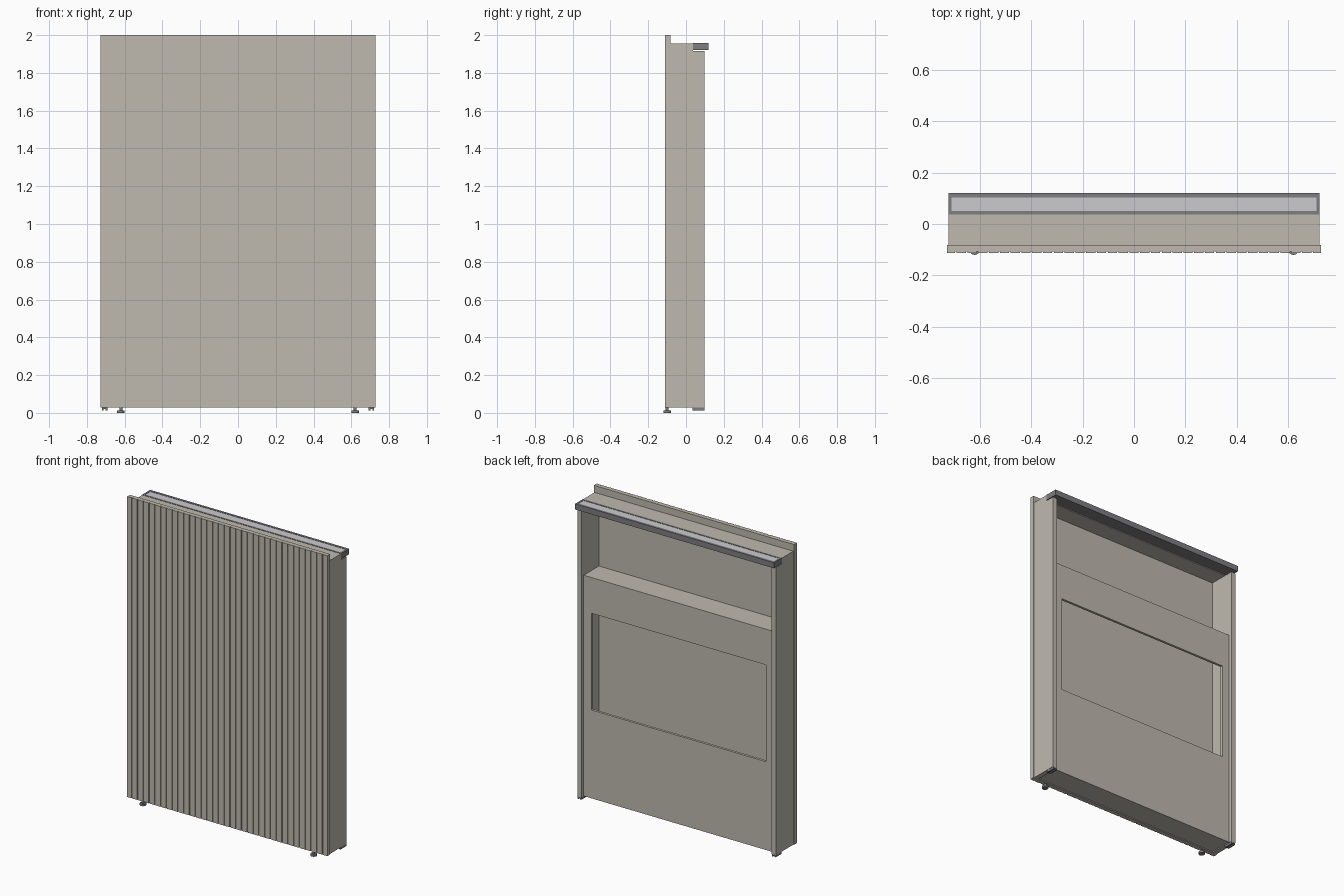
import bpy, bmesh, math

if "Cube" in bpy.data.objects:
    bpy.data.objects.remove(bpy.data.objects["Cube"])


def material(name, rgb):
    m = bpy.data.materials.new(name)
    m.diffuse_color = (*rgb, 1)
    m.use_nodes = True
    m.node_tree.nodes["Principled BSDF"].inputs["Base Color"].default_value = m.diffuse_color
    return m


BEIGE = material("warm_beige", (0.52, 0.49, 0.43))
GREY = material("dark_grey", (0.21, 0.21, 0.22))
PALE = material("pale_grey", (0.60, 0.60, 0.62))


def finish(bm, name, mat):
    bmesh.ops.recalc_face_normals(bm, faces=bm.faces)
    me = bpy.data.meshes.new(name)
    bm.to_mesh(me)
    bm.free()
    ob = bpy.data.objects.new(name, me)
    bpy.context.collection.objects.link(ob)
    me.materials.append(mat)
    return ob


def box(name, x, y, z, mat):
    bm = bmesh.new()
    bmesh.ops.create_cube(bm, size=1)
    for v in bm.verts:
        for i, (lo, hi) in enumerate((x, y, z)):
            v.co[i] = lo if v.co[i] < 0 else hi
    return finish(bm, name, mat)


def extrude_profile(name, pts, axis, lo, hi, mat):
    """Prism from a 2D outline: (x, y) along z, or (y, z) along x."""
    bm = bmesh.new()
    place = (lambda a, b: (a, b, lo)) if axis == 2 else (lambda a, b: (lo, a, b))
    face = bm.faces.new([bm.verts.new(place(a, b)) for a, b in pts])
    new = bmesh.ops.extrude_face_region(bm, geom=[face])["geom"]
    for v in new:
        if isinstance(v, bmesh.types.BMVert):
            v.co[axis] = hi
    return finish(bm, name, mat)


def cylinder(name, r, x, y, z, depth, mat, sides=24, along_y=False):
    bm = bmesh.new()
    bmesh.ops.create_cone(bm, cap_ends=True, segments=sides,
                          radius1=r, radius2=r, depth=depth)
    for v in bm.verts:
        a, b, c = v.co
        v.co = (x + a, y + c, z + b) if along_y else (x + a, y + b, z + c)
    ob = finish(bm, name, mat)
    bpy.context.view_layer.objects.active = ob
    ob.select_set(True)
    bpy.ops.object.shade_smooth_by_angle(angle=math.radians(35))
    ob.select_set(False)
    return ob


def cut(ob, cutter):
    mod = ob.modifiers.new("opening", 'BOOLEAN')
    mod.operation, mod.solver, mod.object = 'DIFFERENCE', 'EXACT', cutter
    cutter.hide_render = True
    bpy.context.view_layer.objects.active = ob
    bpy.ops.object.modifier_apply(modifier=mod.name)
    bpy.data.objects.remove(cutter)


# Front panel: slatted outline with narrow evenly spaced grooves
FRONT, BACK, HALF = -0.112, -0.082, 0.727
outline = [(-HALF, BACK), (-HALF, FRONT)]
for i in range(34):
    gx = -0.693 + i * 1.386 / 33
    outline += [(gx - 0.003, FRONT), (gx - 0.003, FRONT + 0.006),
                (gx + 0.003, FRONT + 0.006), (gx + 0.003, FRONT)]
outline += [(HALF, FRONT), (HALF, BACK)]
panel = extrude_profile("front_panel", outline, 2, 0.028, 2.0, BEIGE)
cut(panel, cylinder("hole_cutter", 0.072, -0.335, -0.1, 1.69, 0.2, BEIGE, 48, True))

# Side walls, levelling feet and rear glides, left and right
for s, side in ((-1, "left"), (1, "right")):
    def span(a, b):
        return sorted((s * a, s * b))
    box(side + "_side_wall", span(0.69, 0.722), (BACK, 0.097), (0.028, 1.915), BEIGE)
    cylinder(side + "_foot_disc", 0.02, s * 0.62, -0.1, 0.006, 0.012, GREY)
    cylinder(side + "_foot_stem", 0.008, s * 0.62, -0.1, 0.021, 0.018, GREY, 16)
    box(side + "_glide_plate", span(0.692, 0.72), (0.035, 0.097), (0.02, 0.028), GREY)
    for k, gx in enumerate((0.692, 0.711)):
        box(f"{side}_glide_runner_{k + 1}", span(gx, gx + 0.009),
            (0.035, 0.097), (0.013, 0.02), GREY)

# Hollow lower compartment: floor, shelf and rear board with window opening
box("floor_board", (-0.69, 0.69), (BACK, 0.06), (0.034, 0.054), BEIGE)
box("shelf", (-0.69, 0.69), (BACK, 0.06), (1.46, 1.48), BEIGE)
rear = box("rear_board", (-0.69, 0.69), (0.06, 0.076), (0.03, 1.48), BEIGE)
cut(rear, box("window_cutter", (-0.635, 0.635), (0, 0.2), (0.61, 1.245), BEIGE))

# Counter top with a dark channel along the rear edge and pale inlay
box("counter_top", (-0.722, 0.722), (BACK, 0.037), (1.915, 1.955), BEIGE)
channel = [(0.037, 1.92), (0.12, 1.92), (0.12, 1.957), (0.104, 1.957),
           (0.104, 1.95), (0.05, 1.95), (0.05, 1.957), (0.037, 1.957)]
extrude_profile("edge_channel", channel, 0, -0.722, 0.722, GREY)
for s, side in ((-1, "left"), (1, "right")):
    box(side + "_channel_cap", sorted((s * 0.71, s * 0.722)),
        (0.05, 0.104), (1.95, 1.957), GREY)
box("channel_inlay", (-0.71, 0.71), (0.05, 0.104), (1.95, 1.955), PALE)
